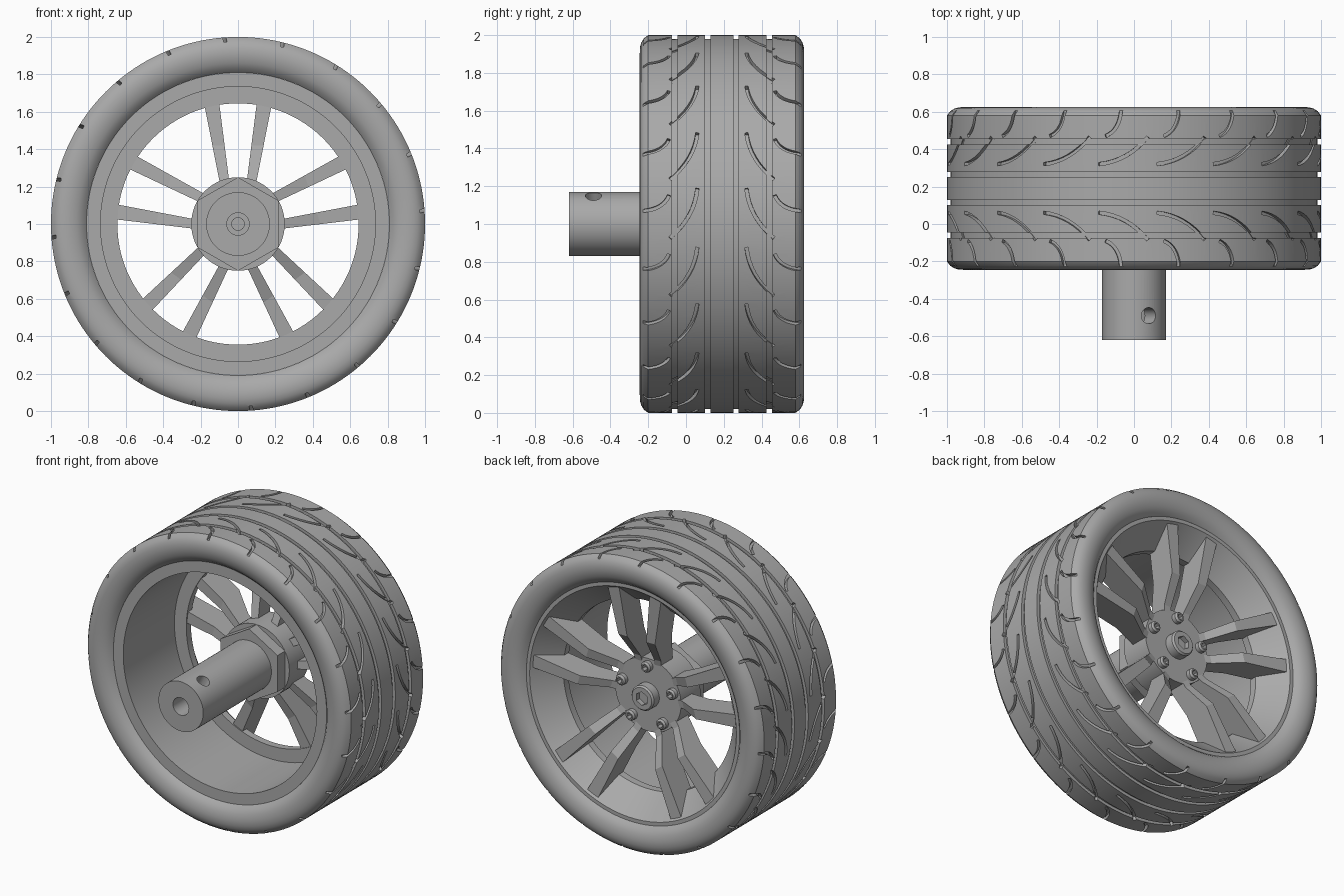
import bpy, bmesh
from math import sin, cos, pi, radians, hypot
from mathutils import Matrix, Vector

cube = bpy.data.objects.get("Cube")
if cube:
    bpy.data.objects.remove(cube, do_unlink=True)

GREY = (0.4, 0.4, 0.4, 1.0)
mat = bpy.data.materials.new("plain grey")
mat.use_nodes = True
mat.diffuse_color = GREY
mat.node_tree.nodes["Principled BSDF"].inputs["Base Color"].default_value = GREY

MID = 0.19  # middle of the tyre along the axle


def finish(name, bm):
    bmesh.ops.remove_doubles(bm, verts=bm.verts, dist=1e-5)
    bmesh.ops.recalc_face_normals(bm, faces=bm.faces)
    me = bpy.data.meshes.new(name)
    bm.to_mesh(me)
    bm.free()
    me.materials.append(mat)
    ob = bpy.data.objects.new(name, me)
    bpy.context.collection.objects.link(ob)
    return ob


def activate(ob):
    bpy.ops.object.select_all(action='DESELECT')
    ob.select_set(True)
    bpy.context.view_layer.objects.active = ob


def smooth(ob):
    activate(ob)
    bpy.ops.object.shade_smooth_by_angle(angle=radians(30))


def revolve(name, profile, segs=64, closed=False, centre=(0, 1), phase=pi / 2):
    """Turn (radius, y) points around an axis parallel to y."""
    bm = bmesh.new()
    rings = []
    for i in range(segs):
        a = phase + 2 * pi * i / segs
        rings.append([bm.verts.new((centre[0] + r * cos(a), y, centre[1] + r * sin(a)))
                      for r, y in profile])
    n = len(profile)
    for i in range(segs):
        p, q = rings[i], rings[(i + 1) % segs]
        for j in range(n if closed else n - 1):
            k = (j + 1) % n
            bm.faces.new((p[j], p[k], q[k], q[j]))
    return finish(name, bm)


def rod(name, r, y0, y1, segs=64, centre=(0, 1)):
    return revolve(name, [(0, y0), (r, y0), (r, y1), (0, y1)], segs, centre=centre)


def cut(ob, cutter):
    cutter.hide_render = True
    mod = ob.modifiers.new("cut", 'BOOLEAN')
    mod.operation = 'DIFFERENCE'
    mod.solver = 'EXACT'
    mod.object = cutter
    activate(ob)
    bpy.ops.object.modifier_apply(modifier=mod.name)
    bpy.data.objects.remove(cutter, do_unlink=True)


# Tyre: rounded sidewalls and four grooves around the tread
half = [(0.81, 0.385), (0.83, 0.408), (0.86, 0.425), (0.90, 0.435), (0.935, 0.434),
        (0.96, 0.427), (0.982, 0.414), (1.0, 0.39)]
for g in (0.25, 0.075):
    half += [(1.0, g + 0.014), (0.98, g + 0.014), (0.98, g - 0.014), (1.0, g - 0.014)]
profile = [(r, MID + y) for r, y in half] + [(r, MID - y) for r, y in reversed(half)]
tyre = revolve("tyre", profile, 160, closed=True)

# Curved tread slots, cut twenty times around on both halves
SLOTS = [((10.9, 0.13), (2.0, 0.145), (-4.3, 0.275)),
         ((8.8, 0.28), (4.5, 0.31), (4.0, 0.418))]


def slot(bm, pts, turn, side, steps=8, w=0.009):
    (a0, y0), (a1, y1), (a2, y2) = [(radians(a), y) for a, y in pts]
    rows = []
    for i in range(steps + 1):
        t = i / steps
        u = 1 - t
        a = u * u * a0 + 2 * u * t * a1 + t * t * a2
        y = u * u * y0 + 2 * u * t * y1 + t * t * y2
        da = u * (a1 - a0) + t * (a2 - a1)
        dy = u * (y1 - y0) + t * (y2 - y1)
        d = hypot(da, dy)
        row = []
        for s, r in ((-w, 0.975), (w, 0.975), (w, 1.03), (-w, 1.03)):
            ang = turn + a - s * dy / d
            row.append(bm.verts.new((r * cos(ang), MID + side * (y + s * da / d),
                                     1 + r * sin(ang))))
        rows.append(row)
    for p, q in zip(rows, rows[1:]):
        for j in range(4):
            k = (j + 1) % 4
            bm.faces.new((p[j], p[k], q[k], q[j]))
    bm.faces.new(rows[0])
    bm.faces.new(rows[-1])


bm = bmesh.new()
for i in range(20):
    for side in (-1, 1):
        for pts in SLOTS:
            slot(bm, pts, 2 * pi * i / 20, side)
cut(tyre, finish("slot_cutter", bm))
smooth(tyre)

# Rim: straight barrel at the front, dished cone at the back
rim = revolve("rim", [(0.735, -0.195), (0.81, -0.195), (0.81, 0.575), (0.785, 0.575),
                      (0.645, 0.41), (0.645, 0.36), (0.735, 0.36)], 128, closed=True)
smooth(rim)

# Spokes: five mirrored pairs with a kinked back edge
SIDE = [(0.18, 0.27), (0.18, 0.40), (0.26, 0.42), (0.43, 0.535), (0.775, 0.562),
        (0.775, 0.5), (0.66, 0.37), (0.42, 0.35)]


def spoke(bm, turn, side):
    loops = []
    for edge in (-1, 1):
        loop = []
        for h, y in SIDE:
            x = side * (0.075 + 0.1625 * (h - 0.24)) + edge * (0.018 + 0.035 * h)
            p = Matrix.Rotation(turn, 3, 'Y') @ Vector((x, y, h))
            loop.append(bm.verts.new((p.x, p.y, p.z + 1)))
        loops.append(loop)
    a, b = loops
    bm.faces.new(a)
    bm.faces.new(b)
    for j in range(len(a)):
        k = (j + 1) % len(a)
        bm.faces.new((a[j], a[k], b[k], b[j]))


bm = bmesh.new()
for i in range(5):
    for side in (-1, 1):
        spoke(bm, 2 * pi * i / 5, side)
finish("spokes", bm)

# Hub, hexagonal flange and hollow axle shaft
smooth(rod("hub", 0.25, 0.2, 0.41))
rod("hex_flange", 0.25, 0.12, 0.2, 6)
shaft = revolve("axle_shaft", [(0, -0.2), (0.06, -0.2), (0.06, -0.62), (0.17, -0.62),
                               (0.17, 0.15), (0, 0.15)])
drill = rod("drill", 0.043, 0, 0.3, 32, (0, 0))
drill.matrix_world = (Matrix.Translation((0, -0.49, 1)) @ Matrix.Rotation(radians(28), 4, 'Y')
                      @ Matrix.Rotation(pi / 2, 4, 'X'))
bpy.context.view_layer.update()
cut(shaft, drill)
smooth(shaft)
smooth(rod("axle_tip", 0.036, -0.3, -0.15, 32))


# Socket-head centre bolt and five hub screws on the back
def socket_bolt(name, r, y0, y1, centre=(0, 1)):
    b = revolve(name, [(0, y0), (r, y0), (r, y1 - 0.012), (r - 0.01, y1), (0, y1)], 32,
                centre=centre)
    cut(b, rod("socket", r * 0.55, y1 - 0.035, y1 + 0.05, 6, centre))
    smooth(b)


socket_bolt("centre_bolt", 0.085, 0.38, 0.48)
for i in range(5):
    a = pi / 2 + 2 * pi * i / 5
    socket_bolt(f"hub_screw_{i + 1}", 0.036, 0.38, 0.45, (0.2 * cos(a), 1 + 0.2 * sin(a)))
